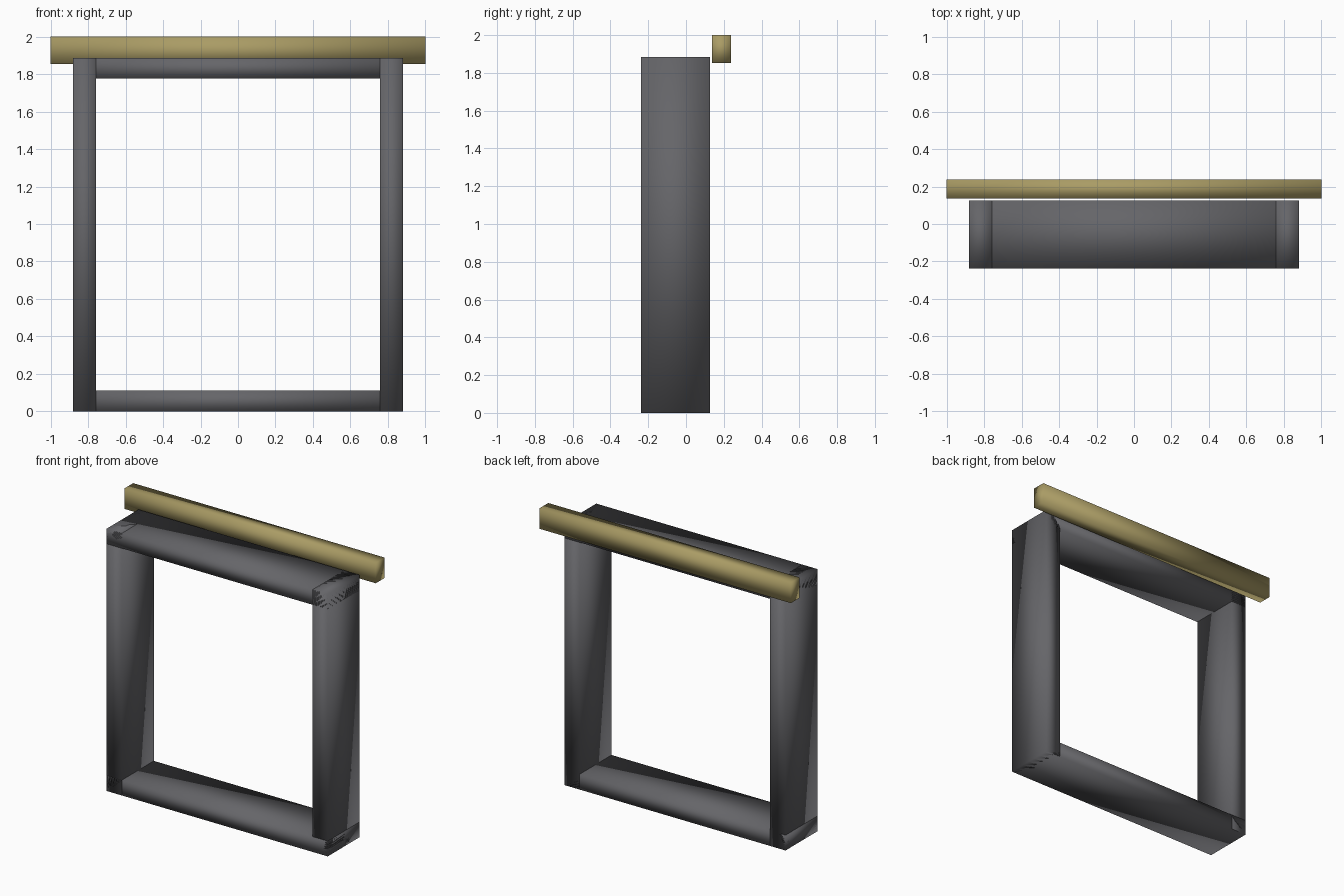
import bpy

if "Cube" in bpy.data.objects:
    bpy.data.objects.remove(bpy.data.objects["Cube"])


def material(name, rgb):
    m = bpy.data.materials.new(name)
    m.diffuse_color = (*rgb, 1.0)
    m.use_nodes = True
    m.node_tree.nodes["Principled BSDF"].inputs["Base Color"].default_value = m.diffuse_color
    return m


dark_metal = material("dark_metal", (0.13, 0.13, 0.14))
pale_wood = material("pale_wood", (0.40, 0.33, 0.13))


def box(name, lo, hi, mat):
    """Smooth-shaded box between two corners."""
    centre = [(a + b) / 2 for a, b in zip(lo, hi)]
    bpy.ops.mesh.primitive_cube_add(size=1, location=centre)
    obj = bpy.context.object
    obj.name = name
    obj.scale = [b - a for a, b in zip(lo, hi)]
    bpy.ops.object.transform_apply(location=False, rotation=False, scale=True)
    bpy.ops.object.shade_smooth()
    obj.data.materials.append(mat)
    return obj


W, POST, TOP = 0.88, 0.122, 1.885      # frame half width, post width, height
FRONT, BACK = -0.237, 0.126            # frame depth range

# Side posts
box("left_post", (-W, FRONT, 0), (-W + POST, BACK, TOP), dark_metal)
box("right_post", (W - POST, FRONT, 0), (W, BACK, TOP), dark_metal)

# Rails lapping through the posts at top and bottom
for name, z0, z1 in (("bottom_rail", 0, 0.11), ("top_rail", 1.777, TOP)):
    box(name, (-W, FRONT, z0), (W, BACK, z1), dark_metal)

# Wooden header beam behind the top of the frame
box("header_beam", (-1, 0.137, 1.853), (1, 0.237, 2.0), pale_wood)
